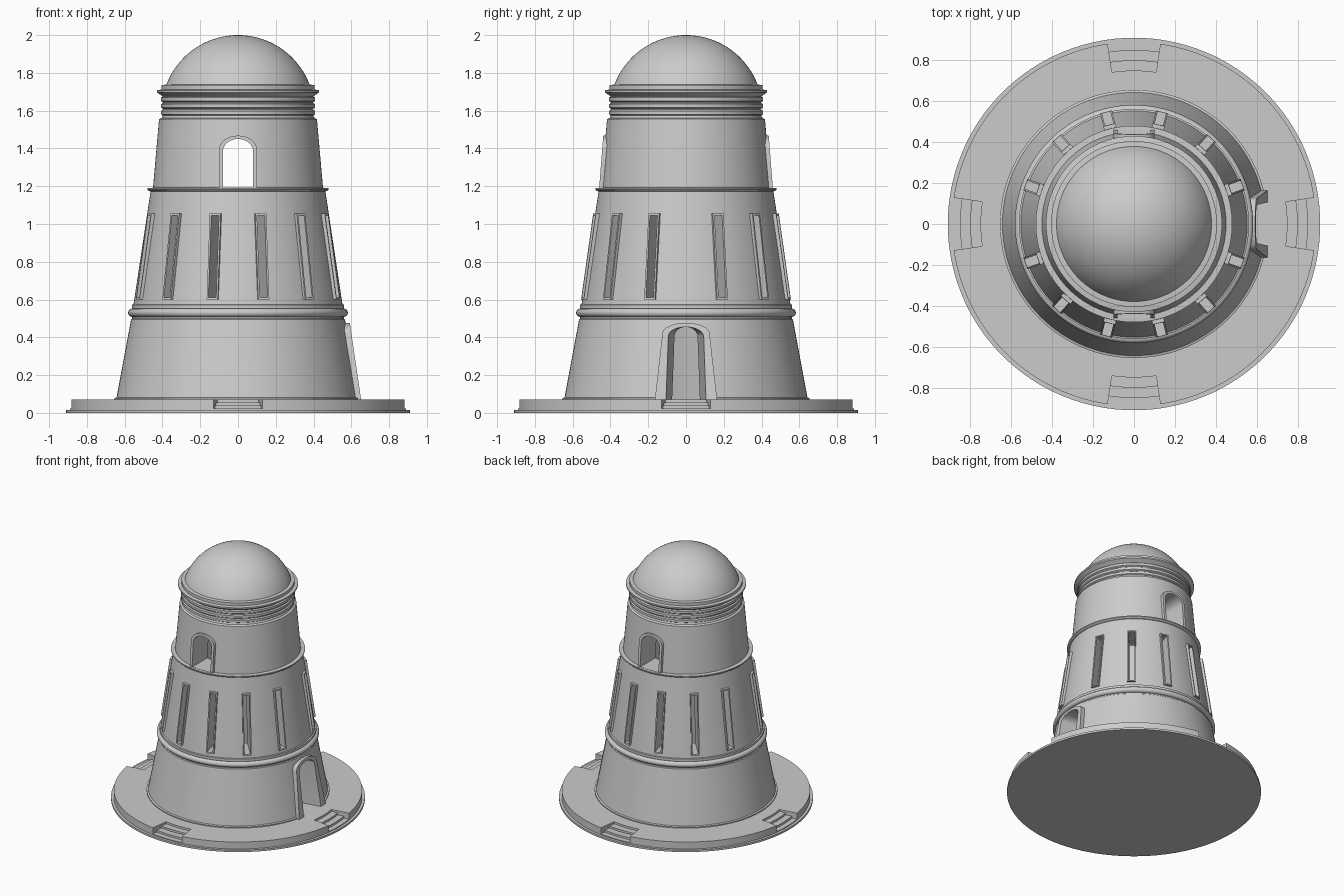
import bpy, bmesh
from math import sin, cos, pi, radians, sqrt
from mathutils import Matrix

cube = bpy.data.objects.get("Cube")
if cube:
    bpy.data.objects.remove(cube, do_unlink=True)

stone = bpy.data.materials.new("pale grey stone")
stone.use_nodes = True
GREY = (0.6, 0.6, 0.6, 1)
stone.diffuse_color = GREY
stone.node_tree.nodes["Principled BSDF"].inputs["Base Color"].default_value = GREY
SEG = 128


def finish(name, bm):
    bmesh.ops.recalc_face_normals(bm, faces=bm.faces)
    mesh = bpy.data.meshes.new(name)
    bm.to_mesh(mesh)
    bm.free()
    mesh.materials.append(stone)
    obj = bpy.data.objects.new(name, mesh)
    bpy.context.collection.objects.link(obj)
    return obj


def activate(obj):
    bpy.ops.object.select_all(action="DESELECT")
    obj.select_set(True)
    bpy.context.view_layer.objects.active = obj


def smooth(obj):
    activate(obj)
    bpy.ops.object.shade_smooth_by_angle(angle=radians(25))


def lathe(name, profile):
    """Revolve (radius, z) points that start and end on the axis."""
    bm = bmesh.new()
    verts = [bm.verts.new((r, 0, z)) for r, z in profile]
    edges = [bm.edges.new(pair) for pair in zip(verts, verts[1:])]
    bmesh.ops.spin(bm, geom=verts + edges, axis=(0, 0, 1), cent=(0, 0, 0),
                   angle=2 * pi, steps=SEG, use_merge=True)
    bmesh.ops.remove_doubles(bm, verts=bm.verts, dist=0.0001)
    return finish(name, bm)


def plan_prism(name, points, z0, z1):
    """Extrude a plan outline upwards."""
    bm = bmesh.new()
    face = bm.faces.new([bm.verts.new((x, y, z0)) for x, y in points])
    top = bmesh.ops.extrude_face_region(bm, geom=[face])["geom"]
    bmesh.ops.translate(bm, vec=(0, 0, z1 - z0),
                        verts=[v for v in top if isinstance(v, bmesh.types.BMVert)])
    return finish(name, bm)


def arc(radius, start, end, steps):
    return [(radius * cos(radians(start + (end - start) * i / steps)),
             radius * sin(radians(start + (end - start) * i / steps)))
            for i in range(steps + 1)]


def arch_block(name, angle, foot, head, z0, spring, top, back, front0, front1, pinch=1):
    """Arched slab facing outward; half width runs foot to head, front leans front0 to front1."""
    outline = [(-foot, z0), (foot, z0)]
    steps = 16 if top > spring else 1
    for i in range(steps + 1):
        t = pi * i / steps
        outline.append((head * cos(t), spring + (top - spring) * sin(t)))
    bm = bmesh.new()
    rear = [bm.verts.new((back, u * pinch, z)) for u, z in outline]
    fore = [bm.verts.new((front0 + (front1 - front0) * (z - z0) / (top - z0), u, z))
            for u, z in outline]
    bm.faces.new(rear)
    bm.faces.new(fore)
    for i in range(len(rear)):
        j = (i + 1) % len(rear)
        bm.faces.new((rear[i], rear[j], fore[j], fore[i]))
    bm.transform(Matrix.Rotation(radians(angle), 4, "Z"))
    return finish(name, bm)


def cut(obj, cutters):
    for cutter in cutters:
        activate(obj)
        mod = obj.modifiers.new("opening", "BOOLEAN")
        mod.operation = "DIFFERENCE"
        mod.solver = "EXACT"
        mod.object = cutter
        bpy.ops.object.modifier_apply(modifier=mod.name)


# Round platform with four notches holding steps
smooth(lathe("platform_base", [(0, 0), (0.91, 0), (0.91, 0.015), (0, 0.015)]))
NOTCH = 8.3
plan = []
for quarter in range(4):
    a = quarter * 90
    plan += arc(0.75, a - NOTCH, a + NOTCH, 8) + arc(0.89, a + NOTCH, a + 90 - NOTCH, 28)
smooth(plan_prism("platform", plan, 0.012, 0.07))
for quarter in range(4):
    a = quarter * 90
    for n, (radius, height) in enumerate([(0.89, 0.022), (0.85, 0.038), (0.8, 0.054)]):
        tread = arc(0.74, a + NOTCH, a - NOTCH, 8) + arc(radius, a - NOTCH, a + NOTCH, 8)
        smooth(plan_prism(f"step_{quarter}_{n}", tread, 0.01, height))

# Hollow tapering tower with mouldings
bead = [(0.56 + 0.022 * sin(pi * i / 8), 0.53 - 0.022 * cos(pi * i / 8)) for i in range(9)]
outer = [(0.655, 0.065), (0.655, 0.078), (0.643, 0.082), (0.566, 0.495), (0.56, 0.5)]
outer += bead
outer += [(0.562, 0.555), (0.562, 0.572), (0.553, 0.575), (0.463, 1.172),
          (0.474, 1.176), (0.48, 1.182), (0.48, 1.19), (0.45, 1.192),
          (0.418, 1.555), (0.403, 1.562)]
for z in (1.575, 1.61, 1.645):
    outer += [(0.398, z), (0.407, z + 0.006), (0.407, z + 0.024), (0.398, z + 0.03)]
outer += [(0.412, 1.685), (0.43, 1.697), (0.43, 1.708), (0.405, 1.712),
          (0.405, 1.735), (0.385, 1.738), (0, 1.738)]
inner = [(0, 1.68), (0.24, 1.68), (0.28, 1.19), (0.38, 0.57), (0.47, 0.065)]
# The wall section closes on itself, with the roof slab bridging the axis
tower = lathe("tower", outer + inner + [outer[0]])

# Dome
RADIUS, CENTRE = 0.405, 1.595
dome = [(0, 1.72)]
for i in range(25):
    z = 1.72 + (2.0 - 1.72) * sin(pi / 2 * i / 24)
    dome.append((sqrt(max(0, RADIUS ** 2 - (z - CENTRE) ** 2)), z))
smooth(lathe("dome", dome))

# Doorway on the left side
door_cut = arch_block("door_cutter", 0, 0.123, 0.118, 0.05, 0.405, 0.455,
                      0.3, 0.75, 0.75, pinch=0.37)
door_frame = arch_block("door_frame", 0, 0.165, 0.125, 0.068, 0.42, 0.477,
                        0.53, 0.652, 0.592)
cut(door_frame, [door_cut])
smooth(door_frame)
cutters = [door_cut]

# Arched windows front and back
for name, angle in (("front", -90), ("back", 90)):
    cutter = arch_block(name + "_window_cutter", angle, 0.08, 0.08, 1.193, 1.385, 1.45,
                        0.15, 0.6, 0.6)
    frame = arch_block(name + "_window_frame", angle, 0.1, 0.1, 1.188, 1.395, 1.468,
                       0.39, 0.46, 0.438)
    cut(frame, [cutter])
    smooth(frame)
    cutters.append(cutter)

# Tall slit windows around the middle storey
for base in (20, 48, 76):
    for n, angle in enumerate((base, 180 - base, 180 + base, -base)):
        cutter = arch_block("slit_cutter", angle, 0.021, 0.021, 0.61, 1.045, 1.045,
                            0.22, 0.7, 0.7)
        frame = arch_block(f"slit_frame_{base}_{n}", angle, 0.03, 0.03, 0.6, 1.055, 1.055,
                           0.44, 0.565, 0.499)
        cut(frame, [cutter])
        cutters.append(cutter)

cut(tower, cutters)
smooth(tower)
for cutter in cutters:
    bpy.data.objects.remove(cutter, do_unlink=True)
